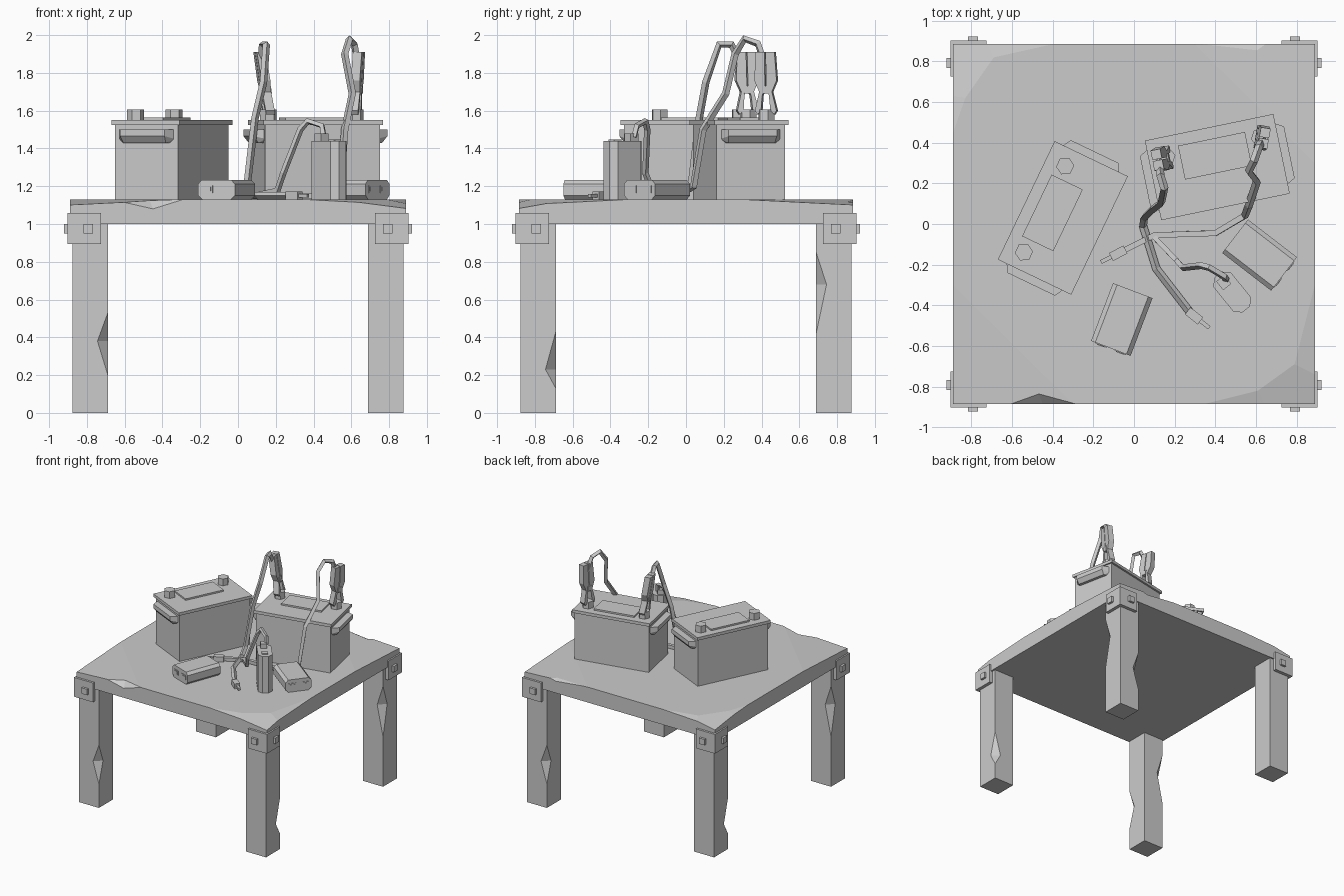
import bpy, bmesh, math
from mathutils import Matrix, Vector

if "Cube" in bpy.data.objects:
    bpy.data.objects.remove(bpy.data.objects["Cube"])

TOP = 1.13  # height of the table surface


def finish(name, bm, mat=None):
    if mat is not None:
        bm.transform(mat)
    bmesh.ops.recalc_face_normals(bm, faces=bm.faces[:])
    me = bpy.data.meshes.new(name)
    bm.to_mesh(me)
    bm.free()
    ob = bpy.data.objects.new(name, me)
    bpy.context.collection.objects.link(ob)
    return ob


def place(x, y, deg, z=0):
    return Matrix.Translation((x, y, z)) @ Matrix.Rotation(math.radians(deg), 4, 'Z')


def hull(name, pts, mat=None):
    bm = bmesh.new()
    bmesh.ops.convex_hull(bm, input=[bm.verts.new(p) for p in pts])
    bmesh.ops.dissolve_limit(bm, angle_limit=0.01, verts=bm.verts[:], edges=bm.edges[:])
    return finish(name, bm, mat)


def prism(name, outline, a, b, mat=None, axis='Z'):
    """Extrude a 2D outline from a to b along Z (xy outline) or X (yz outline)."""
    bm = bmesh.new()
    pt = (lambda p, t: (p[0], p[1], t)) if axis == 'Z' else (lambda p, t: (t, p[0], p[1]))
    lo = [bm.verts.new(pt(p, a)) for p in outline]
    hi = [bm.verts.new(pt(p, b)) for p in outline]
    bm.faces.new(lo)
    bm.faces.new(hi)
    n = len(outline)
    for i in range(n):
        j = (i + 1) % n
        bm.faces.new((lo[i], lo[j], hi[j], hi[i]))
    return finish(name, bm, mat)


def box(name, lo, hi, mat=None):
    rect = [(lo[0], lo[1]), (hi[0], lo[1]), (hi[0], hi[1]), (lo[0], hi[1])]
    return prism(name, rect, lo[2], hi[2], mat)


def octagon(w, h, c, y0=0.0):
    w, h = w / 2, h / 2
    return [(-w, y0 - h + c), (-w + c, y0 - h), (w - c, y0 - h), (w, y0 - h + c),
            (w, y0 + h - c), (w - c, y0 + h), (-w + c, y0 + h), (-w, y0 + h - c)]


def cable(name, pts, r=0.02):
    cu = bpy.data.curves.new(name, 'CURVE')
    cu.dimensions, cu.bevel_depth, cu.bevel_resolution = '3D', r, 0
    cu.use_fill_caps = True
    sp = cu.splines.new('POLY')
    sp.points.add(len(pts) - 1)
    for p, c in zip(sp.points, pts):
        p.co = (*c, 1)
    sp.use_smooth = False
    ob = bpy.data.objects.new(name, cu)
    bpy.context.collection.objects.link(ob)
    bpy.ops.object.select_all(action='DESELECT')
    ob.select_set(True)
    bpy.context.view_layer.objects.active = ob
    bpy.ops.object.convert(target='MESH')


# table top, worn down by sloping cuts at the corners
bm = bmesh.new()
bmesh.ops.create_cube(bm, size=1, matrix=Matrix.Translation((0, 0, 1.065)) @ Matrix.Diagonal((1.78, 1.77, 0.13, 1)))
wear = [((.89, -.3), (.79, -.69), .2), ((.79, -.69), (.61, -.82), .22), ((.61, -.82), (.35, -.885), .22),
        ((-.4, .885), (-.69, .82), .2), ((-.69, .82), (-.83, .62), .22), ((-.83, .62), (-.89, .45), .2),
        ((-.89, -.3), (-.3, -.885), .07), ((.89, .3), (.3, .885), .07)]
for p, q, slope in wear:
    out = Vector((q[1] - p[1], p[0] - q[0], 0)).normalized()
    if out.dot(Vector((*p, 0))) < 0:
        out = -out
    bmesh.ops.bisect_plane(bm, geom=bm.verts[:] + bm.edges[:] + bm.faces[:], plane_co=(*p, TOP),
                           plane_no=out * slope + Vector((0, 0, 1)), clear_outer=True)
    bmesh.ops.holes_fill(bm, edges=[e for e in bm.edges if e.is_boundary], sides=0)
table = finish("table_top", bm)

# chips broken out of the front and back edges
chips = [[(-.47, -.83, TOP), (-.67, -.885, TOP), (-.29, -.885, TOP), (-.45, -.885, 1.08)],
         [(.61, .83, TOP), (.32, .885, TOP), (.71, .885, TOP), (.6, .885, 1.10)]]
for i, pts in enumerate(chips):
    apex = Vector(pts[0])
    big = [apex + (Vector(p) - apex) * 1.3 for p in pts]
    cutter = hull(f"edge_chip_cutter_{i}", big + [p + Vector((0, 0, .06)) for p in big[:3]])
    cutter.hide_render = True
    cutter.hide_viewport = True
    mod = table.modifiers.new("chip", 'BOOLEAN')
    mod.operation, mod.object, mod.solver = 'DIFFERENCE', cutter, 'EXACT'


# square legs with wedge chips on some corners
def leg(name, cx, cy, chips, mat, d=0.055, h=0.093):
    bm = bmesh.new()
    cache = {}

    def v(p, z):
        key = (round(p.x, 4), round(p.y, 4), z)
        if key not in cache:
            cache[key] = bm.verts.new(key)
        return cache[key]
    c = [Vector((cx + sx * h, cy + sy * h)) for sx, sy in ((-1, -1), (1, -1), (1, 1), (-1, 1))]

    def inset(k, towards):
        return c[k] + (c[towards] - c[k]).normalized() * d
    for k in range(4):
        j = (k + 1) % 4
        f = [v(c[k], 0), v(c[j], 0)]
        if j in chips:
            z0, zc, z1 = chips[j]
            f += [v(c[j], z0), v(inset(j, k), zc), v(c[j], z1)]
        f += [v(c[j], 1.01), v(c[k], 1.01)]
        if k in chips:
            z0, zc, z1 = chips[k]
            f += [v(c[k], z1), v(inset(k, j), zc), v(c[k], z0)]
            a, b = v(inset(k, j), zc), v(inset(k, k - 1), zc)
            bm.faces.new((v(c[k], z0), a, b))
            bm.faces.new((v(c[k], z1), b, a))
        bm.faces.new(f)
    for z in (0, 1.01):
        bm.faces.new([v(p, z) for p in c])
    finish(name, bm, mat)


for deg, ends in ((0, ("front_left", "front_right")), (180, ("back_right", "back_left"))):
    m = place(0, 0, deg)
    leg(ends[0] + "_leg", -.782, -.782, {1: (.2, .38, .53), 3: (.42, .68, .85)}, m)
    leg(ends[1] + "_leg", .782, -.782, {2: (.13, .23, .43)}, m)
    # corner brackets with a square bolt on each outer side
    for s, end in zip((-1, 1), ends):
        fm = m @ Matrix.Diagonal((s, 1, 1, 1))
        box(end + "_bracket", (.725, -.903, .895), (.903, -.725, 1.058), fm)
        box(end + "_bolt_a", (.768, -.922, .95), (.818, -.89, 1.0), fm)
        box(end + "_bolt_b", (.89, -.818, .95), (.922, -.768, 1.0), fm)


# batteries: body, lid, label plate, lifting ledges, hex terminals
def battery(name, m):
    box(name + "_body", (-.31, -.185, TOP - .005), (.31, .185, 1.53), m)
    box(name + "_lid", (-.323, -.2, 1.525), (.323, .2, 1.55), m)
    box(name + "_label_plate", (-.168, -.028, 1.545), (.168, .142, 1.563), m)
    for s in (-1, 1):
        pts = [(s * x, t * y, z) for t in (-1, 1) for x, y, z in
               ((.3, .165, 1.5), (.3, .165, 1.45), (.3, .14, 1.43), (.362, .13, 1.5), (.362, .13, 1.465), (.335, .125, 1.43))]
        hull(name + "_ledge", pts, m)
        hexagon = [(s * .235 + .045 * math.cos(a * math.pi / 3), .1 + .045 * math.sin(a * math.pi / 3)) for a in range(6)]
        prism(name + "_terminal", hexagon, 1.545, 1.607, m)


battery("left_battery", place(-.35, .03, 64.4))
battery("right_battery", place(.41, .28, 11.7))

# crocodile clips: two mirrored halves, leaning sideways
half = [(.003, 1.91), (.05, 1.91), (.06, 1.76), (.034, 1.70), (.058, 1.6), (.045, 1.58), (.025, 1.60), (.018, 1.68), (.003, 1.72)]
for name, x, y, deg, lean in (("left_clip", .16, .325, 11, -.15), ("right_clip", .622, .426, -10, .06)):
    shear = Matrix.Translation((0, 0, 1.6)) @ Matrix(((1, 0, lean, 0), (0, 1, 0, 0), (0, 0, 1, 0), (0, 0, 0, 1))) @ Matrix.Translation((0, 0, -1.6))
    for s in (-1, 1):
        prism(name + "_half", [(s * a, z) for a, z in half], -.024, .024, place(x, y, deg) @ shear, 'X')
    box(name + "_pivot", (-.03, -.02, 1.69), (.03, .02, 1.73), place(x, y, deg) @ shear)

# cables
cable("left_clip_cable", [(.125, .31, 1.82), (.13, .24, 1.95), (.15, .175, 1.95), (.135, .105, 1.75), (.09, .07, 1.56),
                          (.05, .03, 1.22), (.045, -.01, 1.155), (.11, -.22, 1.15), (.28, -.44, 1.15)])
cable("right_clip_cable", [(.635, .42, 1.84), (.615, .38, 1.955), (.59, .31, 1.98), (.565, .26, 1.9), (.605, .21, 1.69),
                           (.565, .09, 1.5), (.545, .04, 1.2), (.4, -.045, 1.15), (.1, -.055, 1.15), (-.06, -.135, 1.15)])
cable("tester_cable", [(.455, -.275, 1.46), (.445, -.26, 1.52), (.37, -.215, 1.545), (.33, -.205, 1.5),
                       (.24, -.215, 1.27), (.21, -.18, 1.18), (.1, -.065, 1.155)], .017)

# probe plugs on the loose cable ends
for name, x, y, deg in (("front_probe", .28, -.44, -38), ("left_probe", -.06, -.135, 207)):
    m = place(x, y, deg, 1.15)
    box(name + "_grip", (-.02, -.022, -.02), (.06, .022, .022), m)
    box(name + "_tip", (.055, -.01, -.01), (.115, .01, .01), m)

# upright tester with an indicator and a cable socket on top
m = place(.483, -.335, -51)
prism("tester_body", octagon(.22, .112, .032), TOP - .005, 1.44, m)
box("tester_indicator", (.025, -.025, 1.435), (.075, .02, 1.447), m)
box("tester_socket", (-.09, -.028, 1.435), (-.035, .022, 1.478), m)

# low boxes with two sockets in one end
for name, x, y, deg in (("front_adapter", -.06, -.47, -110.8), ("right_adapter", .618, -.153, -37.6)):
    m = place(x, y, deg, 1.182)
    prism(name + "_body", octagon(.208, .104, .022), -.152, .152, m, 'X')
    for s in (-1, 1):
        box(name + "_socket_rim", (.14, s * .05 - .03, -.017), (.156, s * .05 + .03, .022), m)
        box(name + "_socket_core", (.14, s * .05 - .02, -.008), (.159, s * .05 + .02, .013), m)
